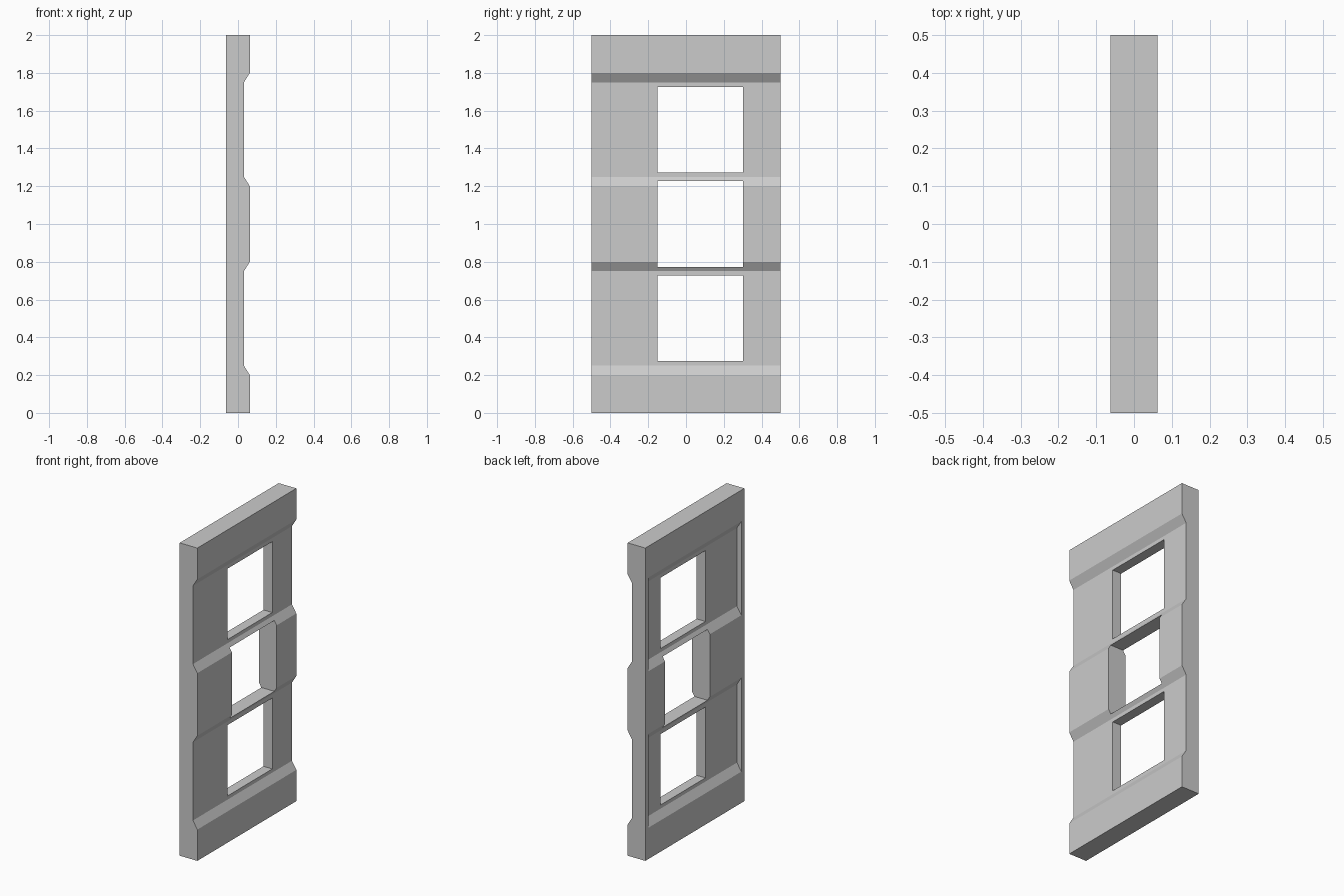
import bpy, bmesh

if "Cube" in bpy.data.objects:
    bpy.data.objects.remove(bpy.data.objects["Cube"])

T = 0.0625      # half thickness
D = 0.0312      # recess depth
Y = 0.5         # half width
RIM = 0.47      # half width of the closed recesses on the left face


def prism(name, profile, y0, y1):
    """Extrude an (x, z) profile along y."""
    bm = bmesh.new()
    face = bm.faces.new([bm.verts.new((x, y0, z)) for x, z in profile])
    new = bmesh.ops.extrude_face_region(bm, geom=[face])["geom"]
    verts = [v for v in new if isinstance(v, bmesh.types.BMVert)]
    bmesh.ops.translate(bm, verts=verts, vec=(0, y1 - y0, 0))
    bmesh.ops.recalc_face_normals(bm, faces=bm.faces)
    mesh = bpy.data.meshes.new(name)
    bm.to_mesh(mesh)
    bm.free()
    obj = bpy.data.objects.new(name, mesh)
    bpy.context.collection.objects.link(obj)
    return obj


# Panel with two open sloped recesses across its right face
profile = [(-T, 0), (T, 0)]
for z in (0, 1):
    profile += [(T, z + 0.2), (T - D, z + 0.25), (T - D, z + 0.75), (T, z + 0.8)]
profile += [(T, 2), (-T, 2)]
panel = prism("window_panel", profile, -Y, Y)

cutters = []

# Matching recesses on the left face, closed at both ends
E = 0.02
S = E * 0.05 / D
for z in (0, 1):
    cutters.append(prism("recess_cutter", [
        (-T - E, z + 0.2 - S), (-T + D, z + 0.25),
        (-T + D, z + 0.75), (-T - E, z + 0.8 + S)], -RIM, RIM))

# Three square window openings
H = 0.2265
for z in (0.5, 1.0, 1.5):
    cutters.append(prism("window_cutter", [
        (-0.2, z - H), (0.2, z - H), (0.2, z + H), (-0.2, z + H)],
        0.075 - H, 0.075 + H))

for c in cutters:
    mod = panel.modifiers.new("cut", 'BOOLEAN')
    mod.operation = 'DIFFERENCE'
    mod.solver = 'EXACT'
    mod.object = c

# Apply the cuts and remove the cutters
bpy.context.view_layer.objects.active = panel
panel.select_set(True)
for mod in list(panel.modifiers):
    bpy.ops.object.modifier_apply(modifier=mod.name)
for c in cutters:
    bpy.data.objects.remove(c)
